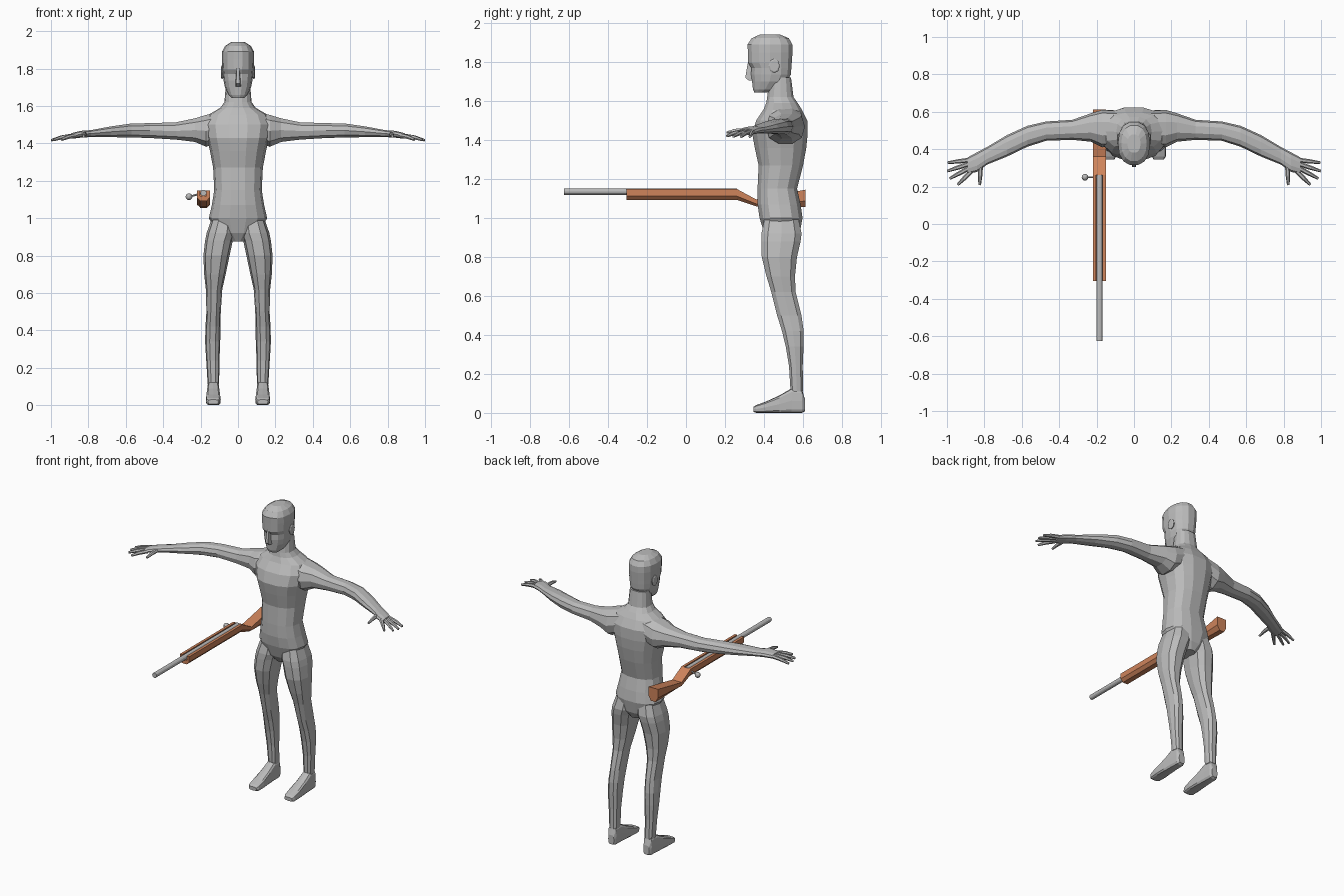
import bpy, bmesh, math
from mathutils import Vector


def material(name, rgb):
    m = bpy.data.materials.new(name)
    m.diffuse_color = (*rgb, 1)
    return m


GREY = material("grey", (0.5, 0.5, 0.5))
WOOD = material("wood brown", (0.62, 0.23, 0.105))


def add_loft(bm, rings):
    """Skin a row of equal point rings and close both ends."""
    loops = [[bm.verts.new(p) for p in r] for r in rings]
    n = len(loops[0])
    for a, b in zip(loops, loops[1:]):
        for i in range(n):
            j = (i + 1) % n
            bm.faces.new((a[i], a[j], b[j], b[i]))
    bm.faces.new(loops[0][::-1])
    bm.faces.new(loops[-1])


def section(axis, pos, u0, u1, v0, v1, n=10, p=2.5):
    """Squarish oval ring across the given axis, filling u0..u1 by v0..v1."""
    pts = []
    for i in range(n):
        a = 2 * math.pi * i / n
        c, s = math.cos(a), math.sin(a)
        u = (u0 + u1) / 2 + (u1 - u0) / 2 * math.copysign(abs(c) ** (2 / p), c)
        v = (v0 + v1) / 2 + (v1 - v0) / 2 * math.copysign(abs(s) ** (2 / p), s)
        pts.append({'x': (pos, u, v), 'y': (u, pos, v), 'z': (u, v, pos)}[axis])
    return pts


def add_tube(bm, pts, radii, n=6):
    """Tapered tube along a path."""
    pts = [Vector(p) for p in pts]
    d = (pts[-1] - pts[0]).normalized()
    side = d.cross(Vector((0, 0, 1))).normalized()
    up = side.cross(d)
    add_loft(bm, [[p + r * (side * math.cos(2 * math.pi * i / n) + up * math.sin(2 * math.pi * i / n))
                   for i in range(n)] for p, r in zip(pts, radii)])


def finish(name, bm, mat, mirror=False):
    bmesh.ops.recalc_face_normals(bm, faces=bm.faces[:])
    me = bpy.data.meshes.new(name)
    bm.to_mesh(me)
    bm.free()
    me.materials.append(mat)
    ob = bpy.data.objects.new(name, me)
    bpy.context.collection.objects.link(ob)
    if mirror:
        ob.modifiers.new("mirror", 'MIRROR')
    return ob


# torso and neck: z, half width, front y, back y
torso = [(.875, .04, .43, .56), (.92, .11, .40, .585), (1.0, .156, .375, .60), (1.07, .14, .365, .59),
         (1.15, .127, .365, .572), (1.27, .133, .37, .603), (1.36, .15, .35, .62), (1.43, .168, .337, .627),
         (1.5, .18, .357, .625), (1.555, .155, .395, .597), (1.59, .095, .41, .575),
         (1.62, .073, .415, .553), (1.72, .064, .43, .54)]
bm = bmesh.new()
add_loft(bm, [section('z', z, -w, w, f, b, 14, 2.4) for z, w, f, b in torso])
finish("torso", bm, GREY)

# head: z, half width, front y, back y, with brow and eye hollow
head = [(1.643, .035, .35, .42), (1.66, .052, .342, .47), (1.70, .07, .337, .52), (1.735, .077, .332, .54),
        (1.77, .08, .333, .543), (1.795, .083, .317, .545), (1.85, .086, .315, .549), (1.89, .086, .313, .548),
        (1.922, .068, .335, .53), (1.942, .035, .38, .48)]
bm = bmesh.new()
add_loft(bm, [section('z', z, -w, w, f, b, 14, 2.3) for z, w, f, b in head])
finish("head", bm, GREY)

# nose
bm = bmesh.new()
add_loft(bm, [[(-w, .36, z), (-w * .6, y, z), (w * .6, y, z), (w, .36, z)]
              for z, w, y in ((1.80, .011, .318), (1.72, .017, .304), (1.705, .019, .322))])
finish("nose", bm, GREY)

# ears
bm = bmesh.new()
add_loft(bm, [section('x', x, .435 - s, .47 + s, 1.755 - s, 1.805 + s, 8, 2)
              for x, s in ((.07, .0), (.086, .012), (.09, .005))])
finish("ears", bm, GREY, True)

# legs: z, inner x, outer x, front y, back y
leg = [(1.0, .01, .14, .40, .58), (.92, .012, .168, .383, .597), (.88, .028, .176, .382, .592),
       (.80, .045, .185, .385, .573), (.70, .066, .181, .41, .562), (.62, .084, .172, .435, .565),
       (.50, .092, .169, .465, .595), (.42, .094, .174, .49, .606), (.34, .095, .176, .51, .605),
       (.24, .099, .170, .527, .60), (.11, .101, .162, .535, .602)]
bm = bmesh.new()
add_loft(bm, [section('z', z, *r) for z, *r in leg])
finish("legs", bm, GREY, True)

# feet: y, inner x, outer x, bottom z, top z
foot = [(.61, .11, .152, .008, .07), (.595, .102, .162, 0, .12), (.54, .10, .165, 0, .125), (.48, .096, .169, 0, .09),
        (.41, .092, .172, 0, .058), (.36, .096, .17, 0, .04), (.345, .105, .16, .006, .03)]
bm = bmesh.new()
add_loft(bm, [section('y', y, *r, 12, 4) for y, *r in foot])
finish("feet", bm, GREY, True)

# arms down to the palm: x, front y, back y, bottom z, top z
arm = [(.09, .42, .605, 1.41, 1.575), (.17, .41, .61, 1.378, 1.556), (.23, .44, .592, 1.405, 1.537),
       (.33, .45, .557, 1.418, 1.515), (.47, .445, .548, 1.427, 1.51), (.57, .413, .525, 1.43, 1.508),
       (.68, .36, .475, 1.432, 1.492), (.785, .318, .412, 1.433, 1.472)]
palm = [(.84, .278, .383, 1.43, 1.468), (.89, .268, .356, 1.424, 1.456)]
bm = bmesh.new()
add_loft(bm, [section('x', x, *r, 10, 2.3) for x, *r in arm + palm])
# fingers and thumb: base, tip
for a, b in (((.88, .342, 1.442), (.995, .328, 1.417)), ((.88, .322, 1.442), (.998, .283, 1.417)),
             ((.88, .300, 1.442), (.985, .243, 1.418)), ((.87, .282, 1.442), (.942, .21, 1.42)),
             ((.82, .31, 1.45), (.825, .208, 1.438))):
    a, b = Vector(a), Vector(b)
    mid = a.lerp(b, .55) + Vector((0, 0, .004))
    add_tube(bm, (a, mid, b), (.013, .0115, .007))
finish("arms_and_hands", bm, GREY, True)

# rifle stock: y, bottom z, top z, barrel channel depth
GX, HW, C = -.185, .035, .0175
rings = []
for y, lo, hi, d in ((-.305, 1.092, 1.148, .03), (.262, 1.092, 1.148, .03), (.262, 1.092, 1.148, 0),
                     (.36, 1.06, 1.095, 0), (.613, 1.055, 1.145, 0)):
    h = hi - lo
    half = [(C, hi - d), (C, hi), (HW, hi), (HW, lo + h * .35), (HW * .5, lo)]
    rings.append([(GX + x, y, z) for x, z in half + [(-x, z) for x, z in half[::-1]]])
bm = bmesh.new()
add_loft(bm, rings)
finish("rifle_stock", bm, WOOD)

# rifle barrel
bm = bmesh.new()
add_tube(bm, ((GX, -.625, 1.135), (GX, .262, 1.135)), (.0165, .0165), 12)
finish("rifle_barrel", bm, GREY)

# bolt handle with ball end
bm = bmesh.new()
add_tube(bm, ((GX, .25, 1.135), (-.262, .25, 1.115)), (.005, .005), 8)
ball = bmesh.ops.create_uvsphere(bm, u_segments=12, v_segments=8, radius=.018)
bmesh.ops.translate(bm, verts=ball["verts"], vec=(-.262, .25, 1.115))
finish("bolt_handle", bm, GREY)
